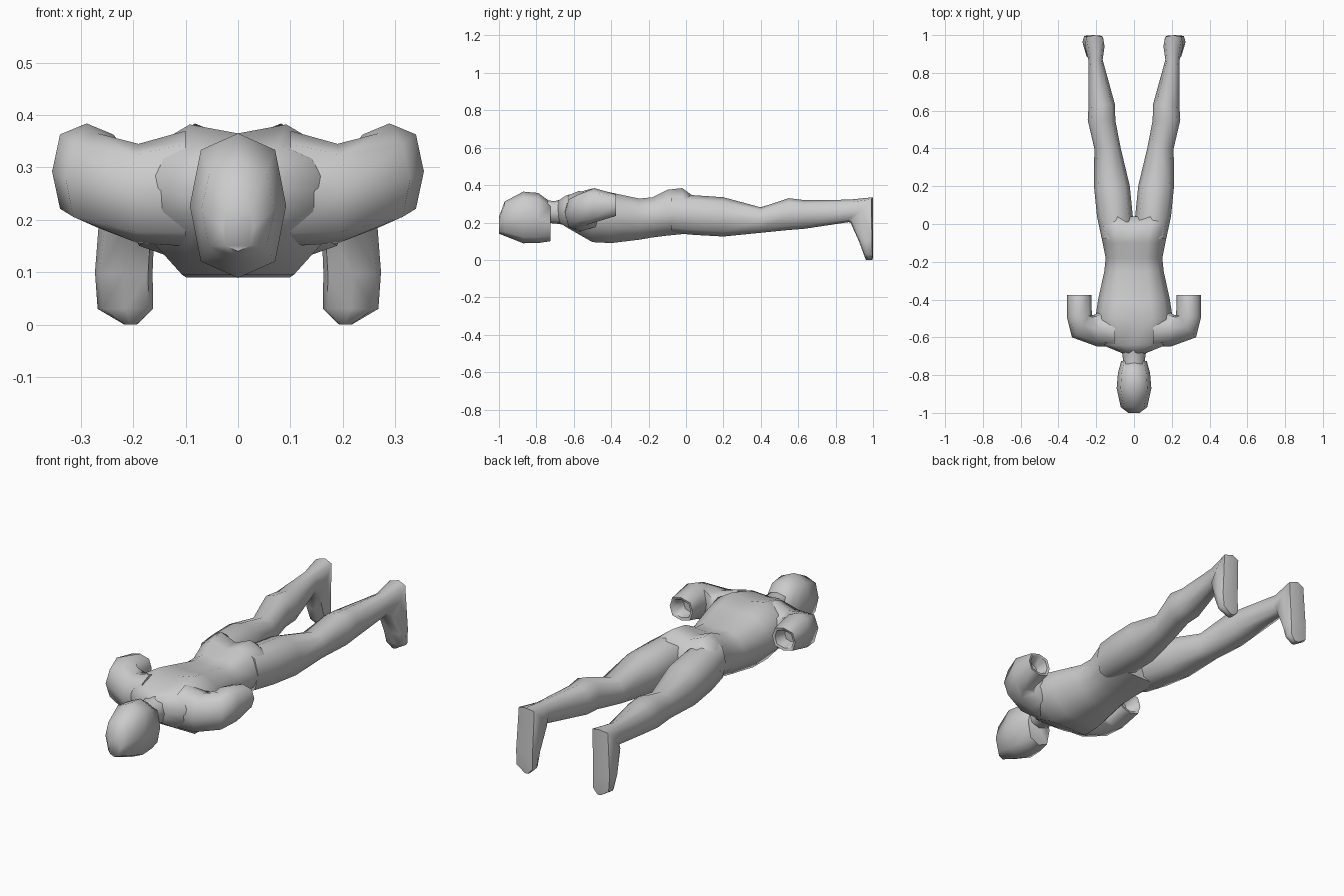
import bpy, bmesh, math
from mathutils import Vector

if "Cube" in bpy.data.objects:
    bpy.data.objects.remove(bpy.data.objects["Cube"])

SKIN = bpy.data.materials.new("plain grey")
SKIN.diffuse_color = (0.6, 0.6, 0.6, 1)
SKIN.use_nodes = True
SKIN.node_tree.nodes["Principled BSDF"].inputs["Base Color"].default_value = SKIN.diffuse_color


def ring(c, u, v, e=0.8, n=8):
    """Superellipse ring around c with half-axes u and v."""
    pts = []
    for i in range(n):
        a = 2 * math.pi * i / n
        p, q = round(math.cos(a), 6), round(math.sin(a), 6)
        s = math.copysign(abs(p) ** e, p)
        t = math.copysign(abs(q) ** e, q)
        pts.append(Vector(c) + s * Vector(u) + t * Vector(v))
    return pts


def loft(name, rings, mirror=False):
    """Skin a list of rings, cap both ends, shade smooth."""
    bm = bmesh.new()
    rows = [[bm.verts.new(p) for p in r] for r in rings]
    for a, b in zip(rows, rows[1:]):
        for i in range(len(a)):
            j = (i + 1) % len(a)
            bm.faces.new((a[i], a[j], b[j], b[i]))
    bm.faces.new(rows[0])
    bm.faces.new(rows[-1])
    bmesh.ops.recalc_face_normals(bm, faces=bm.faces)
    me = bpy.data.meshes.new(name)
    bm.to_mesh(me)
    bm.free()
    me.materials.append(SKIN)
    ob = bpy.data.objects.new(name, me)
    bpy.context.collection.objects.link(ob)
    if mirror:
        ob.modifiers.new("mirror", 'MIRROR')
    bpy.ops.object.select_all(action='DESELECT')
    ob.select_set(True)
    bpy.context.view_layer.objects.active = ob
    bpy.ops.object.shade_smooth_by_angle(angle=math.radians(65))
    return ob


def along_y(rows, e=0.8):
    """Rings facing y from rows of y, centre x, centre z, half width, half height."""
    return [ring((cx, y, cz), (rx, 0, 0), (0, 0, rz), e) for y, cx, cz, rx, rz in rows]


# head and neck
loft("head", along_y([
    (-1.0, 0, .185, .03, .045), (-.97, 0, .22, .07, .092),
    (-.87, 0, .227, .092, .138), (-.79, 0, .224, .085, .134),
    (-.725, 0, .205, .068, .105)], 0.75))
loft("neck", along_y([
    (-.78, 0, .26, .055, .06), (-.70, 0, .255, .06, .06), (-.60, 0, .26, .08, .08)]))


# torso: y, half width, top at spine, top at sides, widest height, bottom
def torso_ring(y, w, zc, zt, zm, zb):
    half = [(.45 * w, zt), (.83 * w, .35 * zm + .65 * zt), (w, zm),
            (.86 * w, .5 * (zm + zb)), (.52 * w, zb)]
    pts = [(0, zc)] + half + [(0, zb)] + [(-x, z) for x, z in reversed(half)]
    return [Vector((x, y, z)) for x, z in pts]


loft("torso", [torso_ring(*r) for r in [
    (-.685, .06, .315, .31, .26, .205), (-.64, .17, .335, .345, .26, .175),
    (-.50, .205, .365, .382, .25, .095), (-.40, .19, .35, .36, .24, .09),
    (-.25, .157, .318, .328, .23, .108), (-.18, .15, .325, .335, .23, .12),
    (-.10, .166, .345, .375, .24, .13), (-.02, .183, .35, .384, .24, .138),
    (.04, .192, .27, .34, .235, .145)]])

# legs with feet pointing down
leg = along_y([
    (-.08, .09, .25, .08, .105), (.04, .101, .24, .095, .106),
    (.20, .117, .23, .095, .105), (.40, .14, .213, .07, .068),
    (.55, .172, .245, .073, .085), (.63, .17, .243, .07, .077),
    (.87, .204, .262, .038, .06)])
leg += [ring((.208, .94, .267), (.052, 0, 0), (0, .06, .068), .5),
        ring((.218, .963, .10), (.055, 0, 0), (0, .037, .004), .5),
        ring((.215, .975, .03), (.053, 0, 0), (0, .025, 0), .5),
        ring((.205, .98, 0), (.012, 0, 0), (0, .018, 0), .5)]
loft("leg", leg, mirror=True)


# upper arms: swept out from the shoulder and bent back, ending in a hollow
def arm_ring(x, y, z, deg, rh, rz, tilt=0):
    a = math.radians(deg)
    return ring((x, y, z), (rh * math.sin(a), -rh * math.cos(a), tilt), (0, 0, rz), .75)


loft("upper_arm", [arm_ring(*r) for r in [
    (.10, -.57, .26, 0, .08, .11), (.19, -.555, .25, 5, .093, .095),
    (.268, -.54, .275, 45, .085, .09), (.289, -.49, .292, 85, .066, .092),
    (.29, -.375, .293, 90, .065, .058), (.29, -.378, .293, 90, .052, .045),
    (.285, -.44, .29, 90, .035, .035)]], mirror=True)
